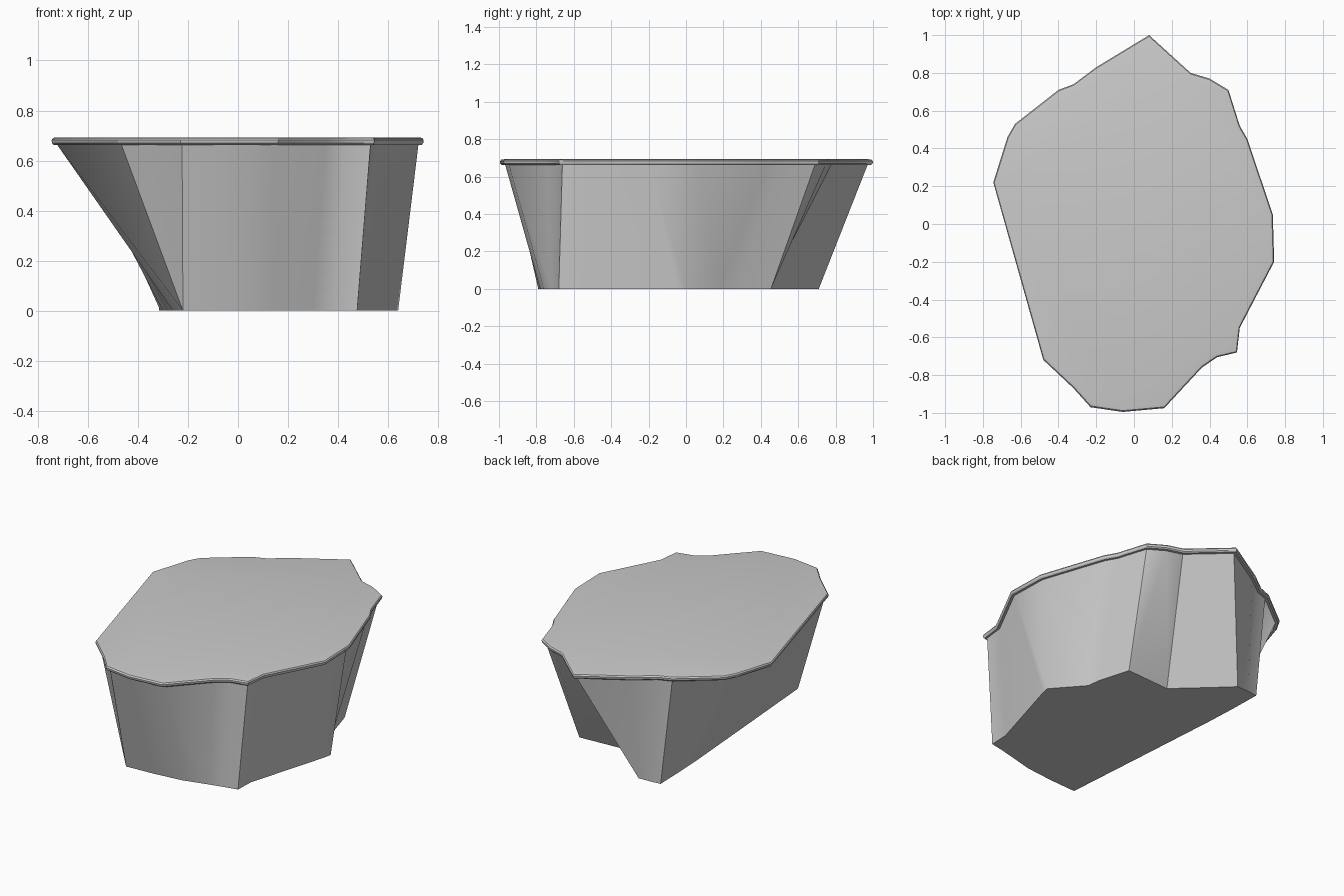
import bpy, bmesh, math

if "Cube" in bpy.data.objects:
    bpy.data.objects.remove(bpy.data.objects["Cube"])

# Outline pairs: top corner (x, y) and the foot corner it slopes down to
PAIRS = [
    (.08, 1.0, -.06, .605), (.30, .80, .123, .436), (.40, .77, .418, .454),
    (.50, .71, .418, .454), (.56, .52, .475, .258), (.60, .45, .486, .175),
    (.735, .05, .64, .0), (.742, -.20, .63, -.05), (.56, -.55, .48, -.56),
    (.545, -.68, .476, -.68), (.44, -.705, .38, -.70), (.36, -.76, .30, -.72),
    (.16, -.975, .145, -.76), (-.06, -.995, -.04, -.78), (-.23, -.97, -.22, -.79),
    (-.32, -.87, -.22, -.79), (-.48, -.72, -.22, -.79), (-.745, .22, -.26, -.25),
    (-.67, .46, -.30, .30), (-.63, .53, -.31, .50), (-.40, .71, -.315, .70),
    (-.32, .74, -.25, .707), (-.20, .83, -.17, .71), (.08, 1.0, -.17, .71),
]
TOP = [p[:2] for p in PAIRS]
FOOT = [p[2:] for p in PAIRS]


def ring(outline, z, scale=1.0):
    return [(x * scale, y * scale, z) for x, y in outline]


def loft(name, rings, cap_first, cap_last):
    """Skin a stack of matching rings; repeated corners merge into triangles."""
    bm = bmesh.new()
    loops = [[bm.verts.new(co) for co in r] for r in rings]
    n = len(loops[0])
    for a, b in zip(loops, loops[1:]):
        for i in range(n):
            j = (i + 1) % n
            bm.faces.new((a[i], a[j], b[j], b[i]))
    if cap_first:
        bm.faces.new(loops[0])
    if cap_last:
        bm.faces.new(loops[-1])
    bmesh.ops.remove_doubles(bm, verts=bm.verts, dist=1e-4)
    bmesh.ops.recalc_face_normals(bm, faces=bm.faces)
    mesh = bpy.data.meshes.new(name)
    bm.to_mesh(mesh)
    bm.free()
    obj = bpy.data.objects.new(name, mesh)
    bpy.context.collection.objects.link(obj)
    bpy.ops.object.select_all(action='DESELECT')
    obj.select_set(True)
    bpy.context.view_layer.objects.active = obj
    bpy.ops.object.shade_smooth_by_angle(angle=math.radians(30))
    return obj


# Sloping cliff walls with a flat base
loft("cliff_body", [ring(FOOT, 0), ring(TOP, .665, .972)], True, False)

# Thin rounded slab overhanging the walls
loft("top_slab", [ring(TOP, .663, .965), ring(TOP, .663, .99), ring(TOP, .670, .998),
                  ring(TOP, .682, 1.0), ring(TOP, .690, .993), ring(TOP, .693, .975)],
     False, True)
